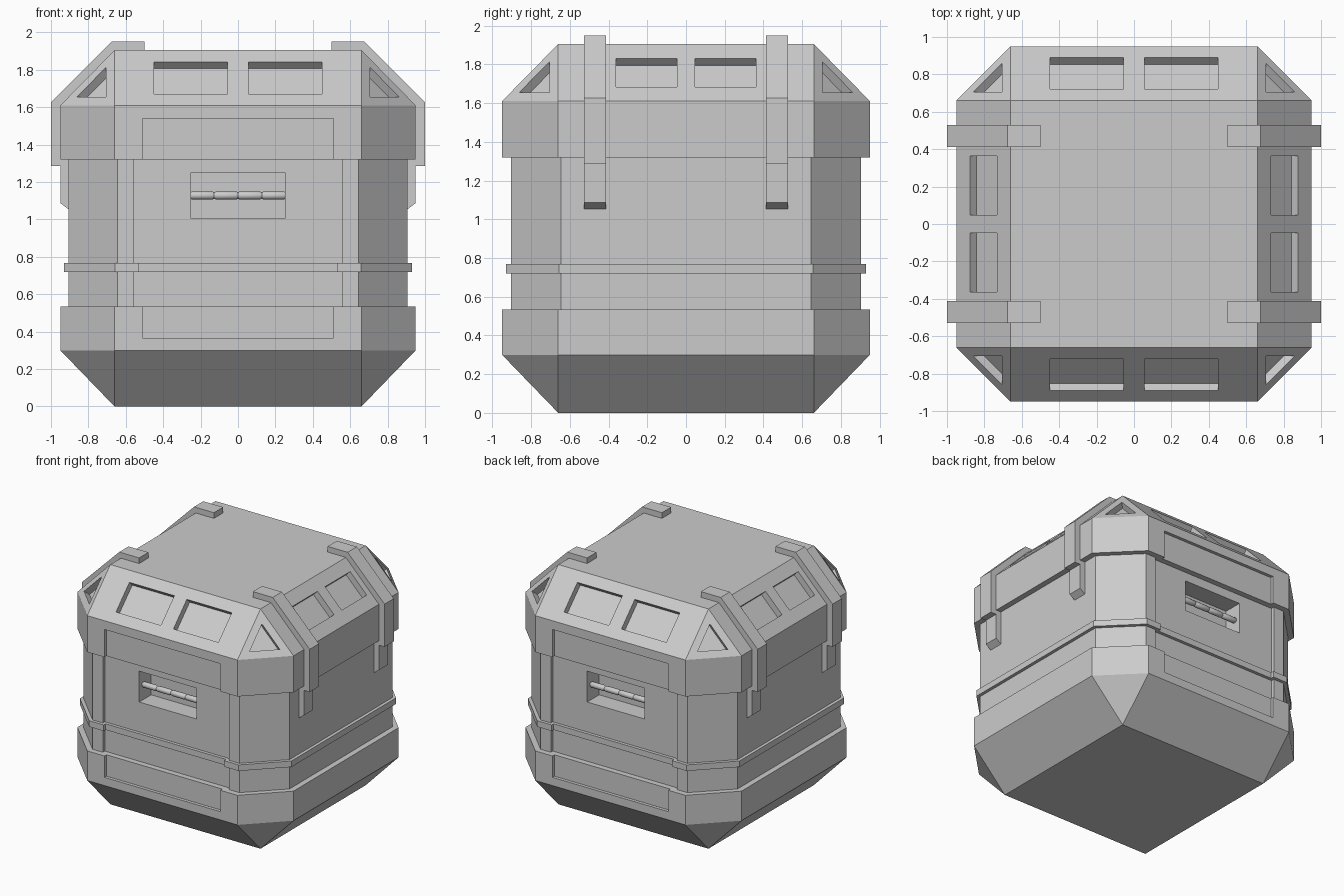
import bpy, bmesh, math
from mathutils import Matrix, Vector

if "Cube" in bpy.data.objects:
    bpy.data.objects.remove(bpy.data.objects["Cube"])


def make_object(name, bm):
    bmesh.ops.recalc_face_normals(bm, faces=bm.faces)
    mesh = bpy.data.meshes.new(name)
    bm.to_mesh(mesh)
    bm.free()
    ob = bpy.data.objects.new(name, mesh)
    bpy.context.collection.objects.link(ob)
    return ob


def loft(bm, rings):
    """Skin a list of equal-length point rings and cap both ends."""
    rows = [[bm.verts.new(p) for p in r] for r in rings]
    n = len(rows[0])
    for a, b in zip(rows, rows[1:]):
        for i in range(n):
            j = (i + 1) % n
            bm.faces.new((a[i], a[j], b[j], b[i]))
    bm.faces.new(rows[0][::-1])
    bm.faces.new(rows[-1])


def box(bm, size, matrix):
    bmesh.ops.create_cube(bm, size=1, matrix=matrix @ Matrix.Diagonal((*size, 1)))


def outline(z, h, f, w, d):
    """Chamfered square with a shallow notch in the front and back edges."""
    half = [(-f, -h), (-w, -h), (-w, -h + d), (w, -h + d), (w, -h), (f, -h), (h, -f), (h, f)]
    return [(x, y, z) for x, y in half] + [(-x, -y, z) for x, y in half]


# Crate body: stacked outlines (z, half width, half flat, notch width, notch depth)
D = 0.025
band, middle, ring = (0.95, 0.66), (0.905, 0.645), (0.93, 0.657)
levels = [(0, 0.66, 0.66, 0.51, 0), (0.3, *band, 0.51, 0),
          (0.365, *band, 0.51, 0), (0.365, *band, 0.51, D), (0.535, *band, 0.51, D),
          (0.535, *middle, 0.555, D), (0.72, *middle, 0.555, D),
          (0.72, *ring, 0.53, D), (0.768, *ring, 0.53, D),
          (0.768, *middle, 0.555, D), (1.32, *middle, 0.555, D),
          (1.32, *band, 0.51, D), (1.54, *band, 0.51, D), (1.54, *band, 0.51, 0),
          (1.61, *band, 0.51, 0), (1.905, 0.66, 0.66, 0.51, 0)]
bm = bmesh.new()
loft(bm, [outline(*lv) for lv in levels])
bmesh.ops.remove_doubles(bm, verts=bm.verts, dist=1e-4)
bmesh.ops.dissolve_limit(bm, angle_limit=0.01, verts=bm.verts, edges=bm.edges)
body = make_object("crate_body", bm)

# Cutter for lid windows, corner triangles and handle pockets
bm = bmesh.new()
tilt = Matrix.Translation((0, -0.805, 1.757)) @ Matrix.Rotation(math.radians(45.2), 4, 'X')
for k in range(4):
    turn = Matrix.Rotation(k * math.pi / 2, 4, 'Z')
    width, length, off = (0.395, 0.24, 0.2525) if k % 2 == 0 else (0.315, 0.207, 0.205)
    for s in (-1, 1):
        box(bm, (width, length, 0.1), turn @ tilt @ Matrix.Translation((s * off, 0, 0)))
    corner = [Vector(p) for p in ((0.66, -0.66, 1.905), (0.66, -0.95, 1.61), (0.95, -0.66, 1.61))]
    mid = sum(corner, Vector()) / 3
    normal = (corner[1] - corner[0]).cross(corner[2] - corner[0]).normalized()
    tri = [mid + (p - mid) * 0.54 for p in corner]
    loft(bm, [[turn @ (p + normal * t) for p in tri] for t in (-0.05, 0.05)])
    if k % 2 == 0:
        box(bm, (0.505, 0.3, 0.245), turn @ Matrix.Translation((0, -0.88, 1.128)))
cutter = make_object("recess_cutter", bm)
cutter.hide_render = True

mod = body.modifiers.new("recesses", 'BOOLEAN')
mod.operation = 'DIFFERENCE'
mod.solver = 'EXACT'
mod.object = cutter
bpy.context.view_layer.objects.active = body
bpy.ops.object.modifier_apply(modifier=mod.name)
bpy.data.objects.remove(cutter)

# Handle bars: four barrel-shaped grips in each pocket
for name, side in (("front_handle", -1), ("back_handle", 1)):
    bm = bmesh.new()
    seg = 0.51 / 4
    for i in range(4):
        x0 = -0.255 + i * seg
        rings = []
        for t, r in ((0, 0.017), (0.08, 0.022), (0.92, 0.022), (1, 0.017)):
            rings.append([(x0 + t * seg, side * 0.83 + r * math.cos(a), 1.128 + r * math.sin(a))
                          for a in (j * math.tau / 12 for j in range(12))])
        loft(bm, rings)
    ob = make_object(name, bm)
    ob.data.shade_smooth()
    ob.data.set_sharp_from_angle(angle=math.radians(31))

# Straps folded over the lid edge on both sides
profile = [(0.5, 1.9), (0.5, 1.95), (0.675, 1.95), (1.0, 1.625), (1.0, 1.285), (0.95, 1.285),
           (0.95, 1.087), (0.9, 1.05), (0.9, 1.32), (0.945, 1.32), (0.945, 1.61), (0.66, 1.9)]
for side, sx in (("left", -1), ("right", 1)):
    for end, yc in (("front", -0.47), ("back", 0.47)):
        bm = bmesh.new()
        loft(bm, [[(sx * x, yc + dy, z) for x, z in profile] for dy in (-0.058, 0.058)])
        make_object(f"{side}_{end}_strap", bm)
